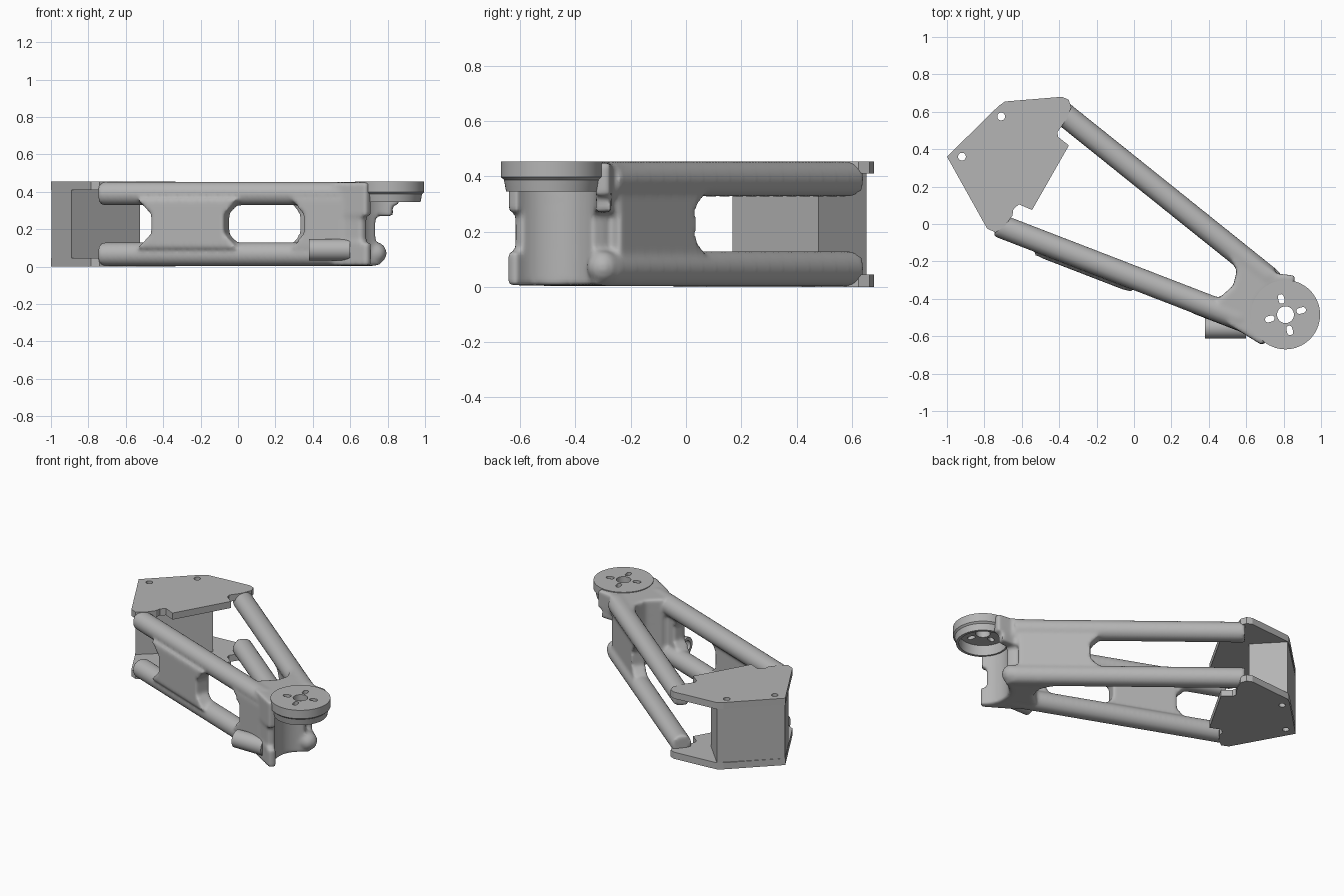
import bpy, bmesh
from math import sin, cos, radians
from mathutils import Vector, Matrix

cube = bpy.data.objects.get("Cube")
if cube:
    bpy.data.objects.remove(cube)

grey = bpy.data.materials.new("mid grey")
grey.use_nodes = True
GREY = (0.46, 0.46, 0.46, 1)
grey.diffuse_color = GREY
grey.node_tree.nodes["Principled BSDF"].inputs["Base Color"].default_value = GREY

HUB = Vector((0.81, -0.485, 0))
TOP = 0.455


def finish(name, bm, material=grey):
    bmesh.ops.recalc_face_normals(bm, faces=bm.faces)
    mesh = bpy.data.meshes.new(name)
    bm.to_mesh(mesh)
    bm.free()
    obj = bpy.data.objects.new(name, mesh)
    bpy.context.collection.objects.link(obj)
    mesh.materials.append(material)
    return obj


def prism(bm, points, direction):
    """Extrude a closed outline along a vector."""
    face = bm.faces.new([bm.verts.new(p) for p in points])
    out = bmesh.ops.extrude_face_region(bm, geom=[face], use_keep_orig=True)
    verts = [v for v in out["geom"] if isinstance(v, bmesh.types.BMVert)]
    bmesh.ops.translate(bm, verts=verts, vec=direction)


def rod(bm, a, b, radius, sides=32):
    a, b = Vector(a), Vector(b)
    turn = (b - a).to_track_quat("Z", "Y").to_matrix().to_4x4()
    bmesh.ops.create_cone(bm, cap_ends=True, segments=sides, radius1=radius, radius2=radius,
                          depth=(b - a).length, matrix=Matrix.Translation((a + b) / 2) @ turn)


def ball(bm, at, radius):
    bmesh.ops.create_uvsphere(bm, u_segments=24, v_segments=16, radius=radius,
                              matrix=Matrix.Translation(at))


def polar(radius, degrees, z):
    a = radians(degrees)
    return HUB + Vector((radius * cos(a), radius * sin(a), z))


def cut(obj, cutter):
    cutter.hide_render = True
    cutter.hide_set(True)
    mod = obj.modifiers.new("cut", "BOOLEAN")
    mod.operation = "DIFFERENCE"
    mod.solver = "EXACT"
    mod.object = cutter


def smooth(obj, angle=35):
    bpy.ops.object.select_all(action="DESELECT")
    obj.select_set(True)
    bpy.context.view_layer.objects.active = obj
    bpy.ops.object.shade_smooth_by_angle(angle=radians(angle))


# Arm frame: four tubes, webs and hub body fused into one smooth casting
frame = bmesh.new()
FRONT = (Vector((-0.73, -0.005, 0)), Vector((0.56, -0.503, 0)))
BACK = (Vector((-0.39, 0.6, 0)), Vector((0.72, -0.29, 0)))
LOW, HIGH, TUBE = 0.066, 0.391, 0.064
for z in (LOW, HIGH):
    for start, end in (FRONT, BACK):
        rod(frame, start + Vector((0, 0, z)), end + Vector((0, 0, z)), TUBE)
    ball(frame, FRONT[1] + Vector((0, 0, z)), TUBE)
ball(frame, (0.735, -0.3, LOW + 0.006), 0.06)


def web(line, x0, x1, flare0, flare1, thick, shift):
    """Plate between an upper and a lower tube, waisted at mid height."""
    start, end = line
    along = (end - start) / (end.x - start.x)
    side = Vector((along.y, -1, 0)).normalized()
    if side.y > 0:
        side.negate()
    mid = (LOW + HIGH) / 2
    outline = [(x0 - flare0, 0.1), (x0, mid - 0.05), (x0, mid + 0.05), (x0 - flare0, 0.36),
               (x1 + flare1, 0.36), (x1, mid + 0.05), (x1, mid - 0.05), (x1 + flare1, 0.1)]
    pts = [start + along * (x - start.x) + side * (shift - thick / 2) + Vector((0, 0, z))
           for x, z in outline]
    prism(frame, pts, side * thick)


web(FRONT, -0.44, -0.05, 0.07, 0.07, 0.1, 0.03)
web(FRONT, 0.37, 0.58, 0.06, 0, 0.09, 0.02)
web(BACK, 0.355, 0.7, 0.06, 0, 0.09, 0)

# Hub body, scooped out around the motor axis; its sides draw in at mid height
INNER = [(0.62, -0.17), (0.5, -0.15), (0.55, -0.25), (0.53, -0.33), (0.45, -0.4), (0.51, -0.54)]
for z0, z1, a0, a1 in ((0.006, 0.13, 234, 108), (0.1, 0.3, 222, 116),
                       (0.27, 0.36, 232, 85), (0.33, TOP - 0.005, 232, 75)):
    pts = [Vector((x, y, z0)) for x, y in INNER]
    pts.append(polar(0.205, a0, z0))
    pts += [polar(0.16, a0 + (a1 - a0) * i / 16, z0) for i in range(17)]
    pts += [polar(0.215, a1, z0), polar(0.225, (a1 + 128) / 2, z0)]
    prism(frame, pts, Vector((0, 0, z1 - z0)))

arm = finish("arm_frame", frame)
remesh = arm.modifiers.new("fuse", "REMESH")
remesh.mode = "VOXEL"
remesh.voxel_size = 0.012
remesh.use_smooth_shade = True
relax = arm.modifiers.new("relax", "SMOOTH")
relax.factor = 0.5
relax.iterations = 6

# Motor mount: turned cup with a centre hole and four slots
bm = bmesh.new()
profile = [(0.045, 0.415), (0.045, TOP), (0.185, TOP), (0.185, 0.398), (0.174, 0.388),
           (0.166, 0.345), (0.148, 0.345), (0.148, 0.415)]
STEPS = 64
rings = [[bm.verts.new(polar(r, 360 * i / STEPS, z)) for r, z in profile] for i in range(STEPS)]
for i in range(STEPS):
    a, b = rings[i], rings[(i + 1) % STEPS]
    for j in range(len(profile)):
        k = (j + 1) % len(profile)
        bm.faces.new((a[j], b[j], b[k], a[k]))
mount = finish("motor_mount", bm)
bm = bmesh.new()
for i in range(4):
    angle = 15 + 90 * i
    pts = []
    for end, base in ((0.097, -90), (0.077, 90)):
        centre = polar(end, angle, 0.38)
        for j in range(9):
            a = radians(angle + base + j * 22.5)
            pts.append(centre + 0.016 * Vector((cos(a), sin(a), 0)))
    prism(bm, pts, Vector((0, 0, 0.15)))
cut(mount, finish("slot_cutter", bm))
smooth(mount)

# Upper and lower mounting plates with two bolt holes
OUTLINE = [(-1, 0.36), (-0.725, 0.63), (-0.69, 0.655), (-0.385, 0.68), (-0.35, 0.665),
           (-0.335, 0.625), (-0.36, 0.56), (-0.41, 0.49), (-0.405, 0.465), (-0.348, 0.42),
           (-0.545, 0.075), (-0.615, 0.105), (-0.645, 0.08), (-0.65, 0.045), (-0.69, -0.01),
           (-0.74, -0.045), (-0.785, -0.025)]
BOLTS = [(-0.92, 0.36), (-0.71, 0.575)]
THICK = 0.045
bm = bmesh.new()
for x, y in BOLTS:
    rod(bm, (x, y, -0.1), (x, y, 0.6), 0.021, 24)
bolt_cutter = finish("bolt_hole_cutter", bm)
for name, z in (("lower_plate", 0), ("upper_plate", TOP - THICK)):
    bm = bmesh.new()
    prism(bm, [(x, y, z) for x, y in OUTLINE], Vector((0, 0, THICK)))
    cut(finish(name, bm), bolt_cutter)

# Root block between the plates
bm = bmesh.new()
prism(bm, [(x, y, THICK - 0.005) for x, y in
           ((-0.998, 0.36), (-0.69, 0.653), (-0.525, 0.48), (-0.89, 0.168))],
      Vector((0, 0, TOP - 2 * THICK + 0.01)))
block = finish("root_block", bm)
cut(block, bolt_cutter)

# Cable guide: short bored tube beside the hub
bm = bmesh.new()
rod(bm, (0.38, -0.555, 0.09), (0.6, -0.555, 0.09), 0.058)
guide = finish("cable_guide", bm)
bm = bmesh.new()
rod(bm, (0.3, -0.555, 0.09), (0.56, -0.555, 0.09), 0.036)
cut(guide, finish("guide_bore_cutter", bm))
smooth(guide)
